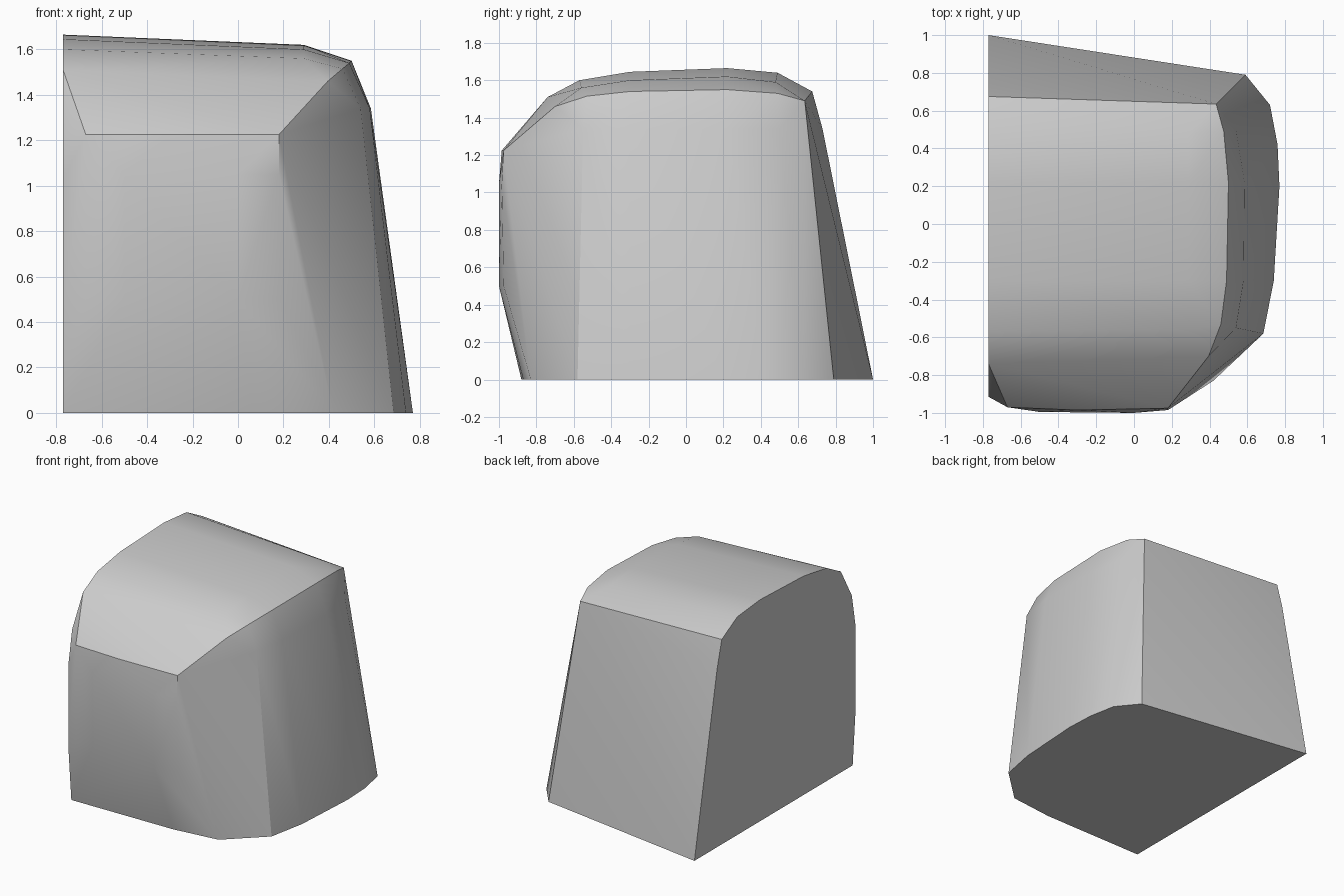
import bpy
import bmesh
import math

cube = bpy.data.objects.get("Cube")
if cube is not None:
    bpy.data.objects.remove(cube, do_unlink=True)


def make_material(name, colour):
    material = bpy.data.materials.new(name)
    material.use_nodes = True
    material.diffuse_color = colour
    shader = material.node_tree.nodes["Principled BSDF"]
    shader.inputs["Base Color"].default_value = colour
    return material


def section_at_x(x, points):
    """Place a (y, z) section on a plane of constant x."""
    return [(x, y, z) for y, z in points]


def section_at_z(z, points):
    """Place an (x, y) section on a plane of constant z."""
    return [(x, y, z) for x, y in points]


def hull_object(name, points, material):
    """Wrap the sections in one closed skin, with flat areas merged."""
    bm = bmesh.new()
    for point in points:
        bm.verts.new(point)
    result = bmesh.ops.convex_hull(bm, input=bm.verts[:])
    inside = [v for v in bm.verts if not v.link_faces]
    bmesh.ops.delete(bm, geom=inside, context="VERTS")
    bmesh.ops.dissolve_limit(bm, angle_limit=math.radians(1),
                             verts=bm.verts[:], edges=bm.edges[:])
    bmesh.ops.recalc_face_normals(bm, faces=bm.faces[:])
    mesh = bpy.data.meshes.new(name)
    bm.to_mesh(mesh)
    bm.free()
    mesh.materials.append(material)
    obj = bpy.data.objects.new(name, mesh)
    bpy.context.collection.objects.link(obj)
    bpy.ops.object.select_all(action="DESELECT")
    obj.select_set(True)
    bpy.context.view_layer.objects.active = obj
    bpy.ops.object.shade_smooth_by_angle(angle=math.radians(30))
    return obj


# Flat cut side, from the front foot over the top to the back foot
cut_side = section_at_x(-.77, [
    (-.88, 0), (-.915, .41), (-.915, 1.03), (-.87, 1.28), (-.74, 1.51),
    (-.57, 1.6), (-.3, 1.645), (.22, 1.665), (.49, 1.64), (.675, 1.54),
    (.73, 1.34), (1, 0)])

# Shoulder where the top starts to fall towards the rounded side
shoulder = section_at_x(.29, [
    (-.56, 1.56), (-.3, 1.6), (.22, 1.62), (.48, 1.59)])

# Sharp rim between the top and the rounded side
rim = [(.435, .635, 1.49), (.475, .49, 1.53), (.5, .22, 1.55),
       (.49, -.3, 1.54), (.46, -.53, 1.515), (.395, -.7, 1.46)]

# Rounded side below the rim
side = section_at_z(1.34, [(.54, .5), (.585, .22), (.58, -.3), (.54, -.55)])

# Bulging front panel
front_top = section_at_z(1.225, [(-.67, -.97), (-.3, -.985), (.18, -.975)])
front_upper = section_at_z(1.05, [(-.5, -.995), (0, -1), (.18, -.985)])
front_lower = section_at_z(.5, [(-.67, -.965), (-.5, -.99), (0, -1), (.19, -.975)])

# Footprint on the ground
base = section_at_z(0, [
    (.59, .79), (.72, .63), (.76, .42), (.77, .2), (.74, -.3),
    (.685, -.58), (.42, -.83), (.07, -.87)])

grey = make_material("light grey", (.6, .6, .6, 1))
hull_object("rounded_block",
            cut_side + shoulder + rim + side + front_top + front_upper
            + front_lower + base, grey)
